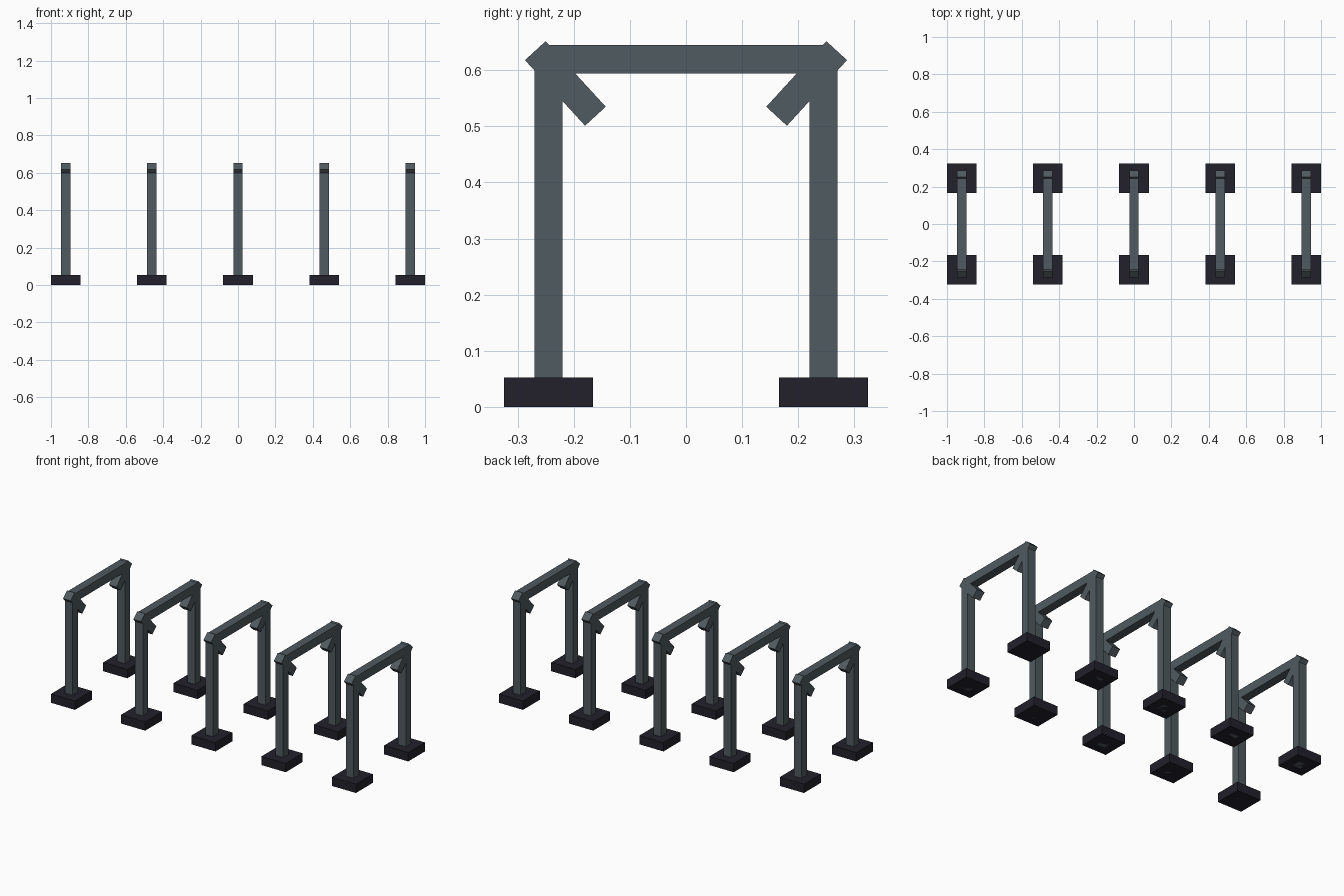
import bpy, bmesh, math
from mathutils import Matrix

if "Cube" in bpy.data.objects:
    bpy.data.objects.remove(bpy.data.objects["Cube"])


def material(name, rgb):
    m = bpy.data.materials.new(name)
    m.diffuse_color = (*rgb, 1)
    m.use_nodes = True
    m.node_tree.nodes["Principled BSDF"].inputs["Base Color"].default_value = m.diffuse_color
    return m


STEEL = material("grey_steel", (0.080, 0.103, 0.117))
BASE = material("dark_base", (0.016, 0.015, 0.025))


def box(name, center, size, mat, tilt=0.0):
    """Box of a given size, tilted about the x axis."""
    bm = bmesh.new()
    bmesh.ops.create_cube(bm, size=1, matrix=Matrix.Diagonal((*size, 1)))
    me = bpy.data.meshes.new(name)
    bm.to_mesh(me)
    bm.free()
    me.materials.append(mat)
    ob = bpy.data.objects.new(name, me)
    ob.location = center
    ob.rotation_euler.x = tilt
    bpy.context.collection.objects.link(ob)
    return ob


T = 0.05                      # bar thickness
POST_Y = 0.245
TILT = math.radians(47.5)     # brace slope

for i in range(5):
    x = (i - 2) * 0.4605
    # top beam
    box(f"top_beam_{i}", (x, 0, 0.6195), (T, 2 * POST_Y, 0.051), STEEL)
    for side, s in (("front", -1), ("back", 1)):
        # footing, post and corner brace
        box(f"{side}_foot_{i}", (x, s * POST_Y, 0.026), (0.158, 0.158, 0.052), BASE)
        box(f"{side}_post_{i}", (x, s * POST_Y, 0.31), (T, T, 0.62), STEEL)
        box(f"{side}_brace_{i}", (x, s * 0.215, 0.5765), (T, 0.1585, T), STEEL, s * TILT)
